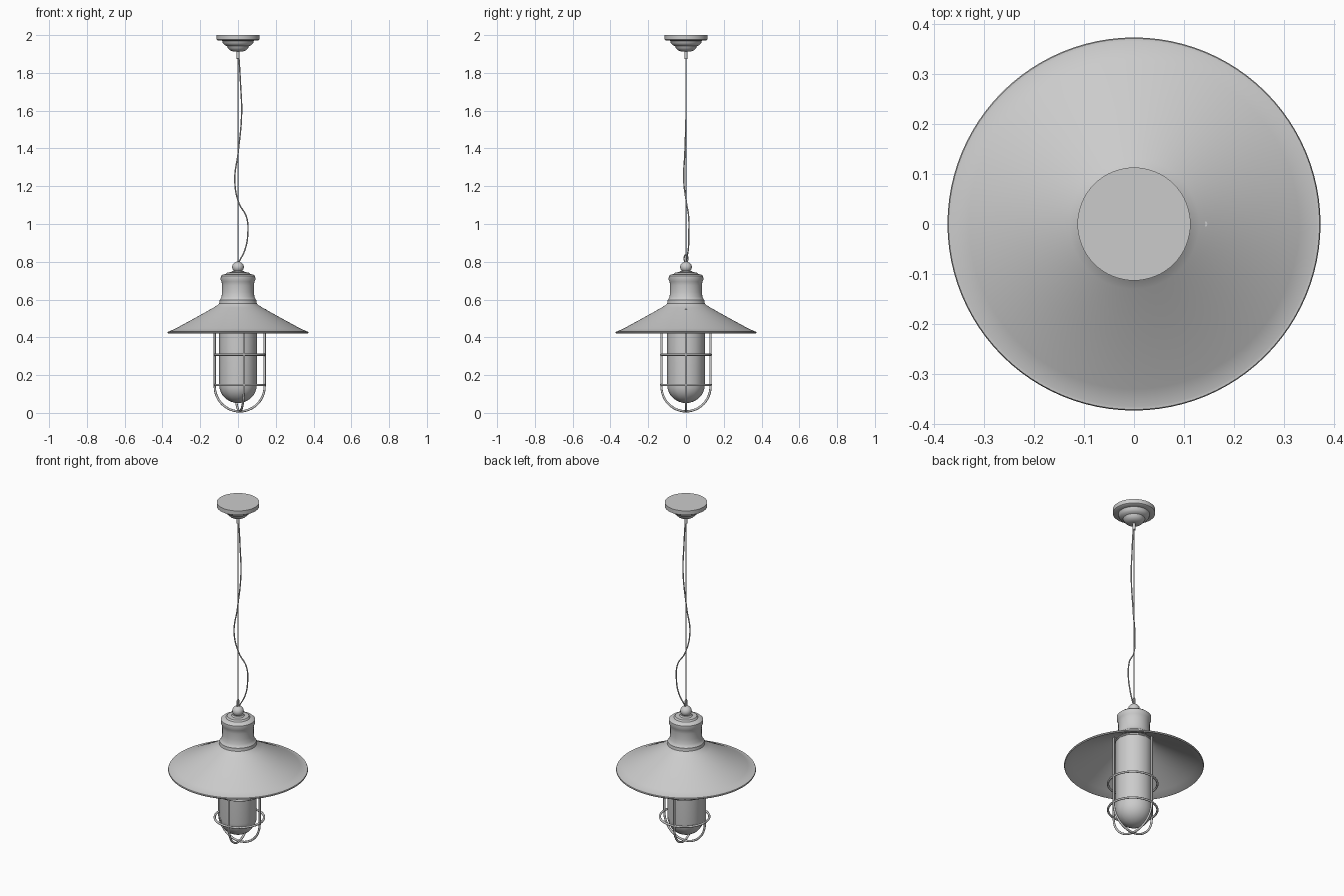
import bpy, bmesh
from math import sin, cos, pi, radians

if "Cube" in bpy.data.objects:
    bpy.data.objects.remove(bpy.data.objects["Cube"])


def finish(obj, angle=35):
    bpy.ops.object.select_all(action='DESELECT')
    obj.select_set(True)
    bpy.context.view_layer.objects.active = obj
    bpy.ops.object.shade_smooth_by_angle(angle=radians(angle))
    return obj


def lathe(name, profile, sides=64):
    """Revolve (radius, z) points around the z axis."""
    bm = bmesh.new()
    verts = [bm.verts.new((r, 0, z)) for r, z in profile]
    edges = [bm.edges.new(p) for p in zip(verts, verts[1:])]
    bmesh.ops.spin(bm, geom=verts + edges, cent=(0, 0, 0), axis=(0, 0, 1),
                   angle=2 * pi, steps=sides, use_merge=True)
    bmesh.ops.remove_doubles(bm, verts=bm.verts, dist=1e-5)
    bmesh.ops.recalc_face_normals(bm, faces=bm.faces)
    mesh = bpy.data.meshes.new(name)
    bm.to_mesh(mesh)
    bm.free()
    obj = bpy.data.objects.new(name, mesh)
    bpy.context.collection.objects.link(obj)
    return finish(obj)


def tube(name, points, radius, smooth=False, closed=False):
    """Round wire along a path."""
    curve = bpy.data.curves.new(name, 'CURVE')
    curve.dimensions = '3D'
    curve.bevel_depth = radius
    curve.bevel_resolution = 2
    curve.use_fill_caps = True
    if smooth:
        s = curve.splines.new('BEZIER')
        s.bezier_points.add(len(points) - 1)
        for bp, p in zip(s.bezier_points, points):
            bp.co = p
            bp.handle_left_type = bp.handle_right_type = 'AUTO'
    else:
        s = curve.splines.new('POLY')
        s.points.add(len(points) - 1)
        for sp, p in zip(s.points, points):
            sp.co = (*p, 1)
    s.use_cyclic_u = closed
    obj = bpy.data.objects.new(name, curve)
    bpy.context.collection.objects.link(obj)
    return obj


# Ceiling canopy, stepped
lathe("ceiling_canopy", [
    (0, 2.0), (0.113, 2.0), (0.113, 1.976), (0.107, 1.972), (0.084, 1.97),
    (0.08, 1.957), (0.071, 1.947), (0.058, 1.942), (0.053, 1.93),
    (0.042, 1.919), (0.025, 1.913), (0, 1.912)])
lathe("cord_sleeve", [(0, 1.915), (0.009, 1.915), (0.009, 1.875), (0, 1.873)], 16)

# Straight suspension wire and slack electric cord
tube("suspension_wire", [(0, 0, 1.92), (0, 0, 0.79)], 0.003)
tube("slack_cord", [
    (0.004, 0, 1.90), (0.013, 0, 1.75), (0.019, 0, 1.58), (0.001, -0.006, 1.38),
    (-0.017, -0.012, 1.23), (0.005, 0.003, 1.11), (0.044, 0.014, 1.04),
    (0.052, 0.015, 0.95), (0.037, 0.012, 0.865), (0.006, 0, 0.80)], 0.0035, smooth=True)

# Ball finial with a small hanging loop
ball = [(0.031 * sin(pi * i / 16), 0.772 + 0.029 * cos(pi * i / 16)) for i in range(17)]
lathe("finial_ball", ball, 32)
tube("hanging_loop", [(0, 0.010 * cos(pi * i / 8), 0.817 + 0.022 * sin(pi * i / 8))
                      for i in range(16)], 0.003, closed=True)

# Lamp neck
lathe("neck", [
    (0, 0.752), (0.03, 0.752), (0.035, 0.745), (0.058, 0.744), (0.064, 0.735),
    (0.082, 0.732), (0.091, 0.724), (0.092, 0.704), (0.087, 0.695), (0.084, 0.675),
    (0.084, 0.64), (0.087, 0.615), (0.093, 0.602), (0.098, 0.597), (0.098, 0.588),
    (0.1, 0.58), (0.1, 0.562), (0.088, 0.555), (0, 0.555)])

# Conical shade, thin double wall with rolled rim
lathe("shade", [
    (0.098, 0.582), (0.108, 0.571), (0.13, 0.557), (0.23, 0.501), (0.33, 0.447),
    (0.365, 0.431), (0.371, 0.431), (0.373, 0.426), (0.37, 0.421), (0.363, 0.423),
    (0.328, 0.442), (0.228, 0.496), (0.128, 0.552), (0.105, 0.564), (0.095, 0.575)], 96)

# Glass with domed bottom
dome = [(0.1 * cos(pi * i / 16), 0.15 - 0.098 * sin(pi * i / 16)) for i in range(9)]
lathe("glass", [(0.1, 0.56), (0.1, 0.36)] + dome, 12)

# Wire cage: two U hoops and two rings
CX, R = 0.009, 0.132


def hoop(name, angle):
    side = [(R, 0.55), (R, 0.14)]
    arc = [(R * cos(pi * i / 24), 0.14 - 0.132 * sin(pi * i / 24)) for i in range(1, 24)]
    path = side + arc + [(-R, 0.14), (-R, 0.55)]
    return tube(name, [(CX + r * cos(angle), r * sin(angle), z) for r, z in path], 0.006)


hoop("cage_hoop_side", 0)
hoop("cage_hoop_front", radians(82 + 18))
for name, z in (("cage_ring_upper", 0.308), ("cage_ring_lower", 0.148)):
    tube(name, [(CX + R * cos(2 * pi * i / 48), R * sin(2 * pi * i / 48), z)
                for i in range(48)], 0.006, closed=True)
